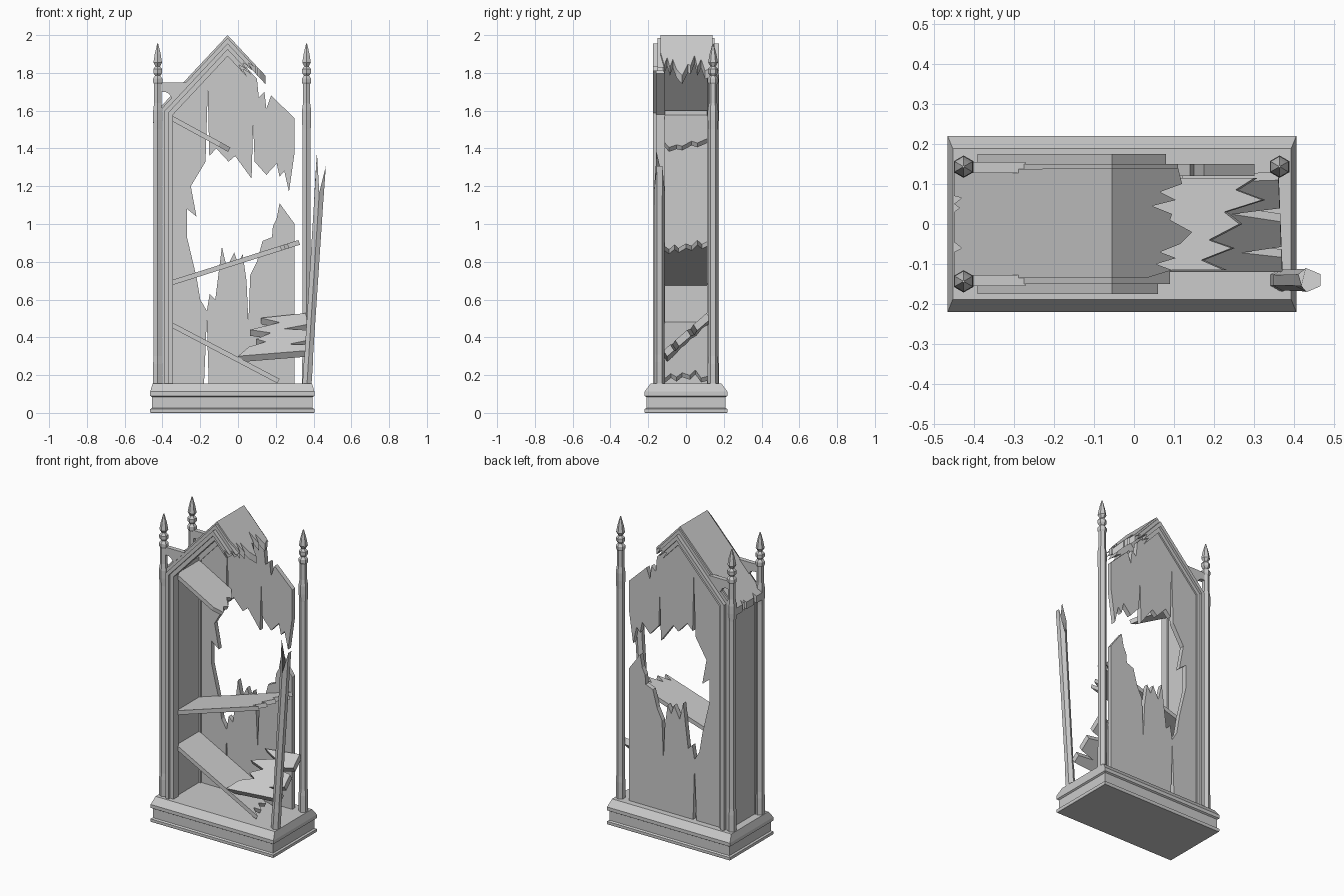
import bpy, bmesh, math
from mathutils import Vector, Matrix

if "Cube" in bpy.data.objects:
    bpy.data.objects.remove(bpy.data.objects["Cube"])


def finish(name, bm, matrix=None):
    bmesh.ops.recalc_face_normals(bm, faces=bm.faces)
    me = bpy.data.meshes.new(name)
    bm.to_mesh(me)
    bm.free()
    ob = bpy.data.objects.new(name, me)
    if matrix:
        ob.matrix_world = matrix
    bpy.context.collection.objects.link(ob)
    return ob


def plate(name, pts, origin, u, v, thick):
    """Flat outline in the u/v plane, extruded by the vector thick."""
    bm = bmesh.new()
    o, u, v = Vector(origin), Vector(u), Vector(v)
    face = bm.faces.new([bm.verts.new(o + u * a + v * b) for a, b in pts])
    ext = bmesh.ops.extrude_face_region(bm, geom=[face], use_keep_orig=True)
    new = [g for g in ext['geom'] if isinstance(g, bmesh.types.BMVert)]
    bmesh.ops.translate(bm, verts=new, vec=Vector(thick))
    bmesh.ops.triangulate(bm, faces=[f for f in bm.faces if len(f.verts) > 4])
    return finish(name, bm)


def xz_plate(name, pts, y0, y1):
    return plate(name, pts, (0, y0, 0), (1, 0, 0), (0, 0, 1), (0, y1 - y0, 0))


def loft(name, rings, matrix=None):
    """Join equal-sized rings of points and cap both ends."""
    bm = bmesh.new()
    rows = [[bm.verts.new(p) for p in r] for r in rings]
    n = len(rows[0])
    for a, b in zip(rows, rows[1:]):
        for i in range(n):
            bm.faces.new((a[i], a[(i + 1) % n], b[(i + 1) % n], b[i]))
    bm.faces.new(rows[0])
    bm.faces.new(rows[-1])
    return finish(name, bm, matrix)


def hex_ring(r, z, jag=(0,) * 6):
    return [(r * math.cos(math.radians(30 + 60 * i)),
             r * math.sin(math.radians(30 + 60 * i)), z + jag[i]) for i in range(6)]


# stepped plinth: x inset, y inset, z
CX = -0.03
plinth = [(.003, .003, 0), (0, 0, .005), (0, 0, .02), (.01, .01, .026), (.01, .01, .084),
          (0, 0, .09), (0, 0, .112), (.013, .032, .155)]
loft("base", [[(CX + sx * (.435 - ix), sy * (.22 - iy), z)
               for sx, sy in ((-1, -1), (1, -1), (1, 1), (-1, 1))] for ix, iy, z in plinth])

# six-sided corner posts with finials: radius, z
post = [(.028, .15), (.028, .26), (.025, .3), (.025, 1.5), (.028, 1.55), (.028, 1.6), (.022, 1.64),
        (.022, 1.74), (.028, 1.75), (.028, 1.77), (.016, 1.785), (.027, 1.8), (.027, 1.82),
        (.014, 1.835), (.026, 1.855), (.018, 1.9), (.003, 1.955)]
for name, x, y in (("front_left_post", -.425, -.143), ("back_left_post", -.425, .143),
                   ("back_right_post", .363, .143)):
    loft(name, [hex_ring(r, z) for r, z in post], Matrix.Translation((x, y, 0)))

# snapped front right post, leaning outwards
lean = Matrix.Translation((.365, -.14, .15)) @ Matrix.Rotation(.064, 4, 'Y')
loft("broken_post", [hex_ring(.028, 0), hex_ring(.028, .12), hex_ring(.026, .16), hex_ring(.028, .95),
                     hex_ring(.03, 1.06, (.1, -.06, .04, .17, -.04, .1))], lean)

# left side wall
xz_plate("left_wall", [(-.405, .15), (-.355, .15), (-.355, 1.6), (-.405, 1.58)], -.13, .13)

# back panel with the large broken opening and cracks
back = [(-.36, .15), (-.18, .15), (-.165, .5), (-.155, .15), (.3, .15), (.3, 1.0), (.22, 1.11),
        (.205, 1.03), (.185, .99), (.18, .93), (.13, .91), (.1, .8), (.065, .73), (.055, .48),
        (.045, .7), (.025, .84), (0, .79), (-.02, .85), (-.06, .77), (-.085, .88), (-.12, .6),
        (-.15, .63), (-.165, .54), (-.2, .6), (-.22, .72), (-.27, .93), (-.27, 1.08), (-.22, 1.04),
        (-.25, 1.2), (-.172, 1.33), (-.16, 1.71), (-.152, 1.36), (-.115, 1.4), (-.05, 1.33),
        (-.015, 1.36), (.072, 1.24), (.08, 1.54), (.088, 1.33), (.15, 1.26), (.205, 1.32),
        (.22, 1.25), (.245, 1.28), (.27, 1.17), (.3, 1.38), (.3, 1.56), (.175, 1.68), (.15, 1.61),
        (.14, 1.7), (.11, 1.67), (.1, 1.77), (-.055, 1.93), (-.36, 1.6)]
xz_plate("back_panel", back, .12, .15)

# pointed arch mouldings, three steps, on the front and back
AX, SLOPE = -.055, 1.07


def arch_point(t, x):
    return x, 1.985 - 1.465 * t - SLOPE * abs(x - AX)


for side, name, shift in ((-1, "front", 0), (1, "back", .02)):
    for k, (t0, t1, depth, end) in enumerate(((0, .02, .15, .09), (.02, .042, .175, .06),
                                             (.042, .066, .16, .04))):
        end += shift
        xo, xi = -.41 + t0, -.41 + t1
        mid = arch_point((t0 + t1) / 2, end - .035)
        pts = [(xo, .15), arch_point(t0, xo), arch_point(t0, AX), arch_point(t0, end), mid,
               arch_point(t1, end - .01), arch_point(t1, AX), arch_point(t1, xi), (xi, .15)]
        xz_plate(f"{name}_arch_moulding_{k + 1}", pts, side * .112, side * depth)
    # bracket between the left post and the roof
    xz_plate(f"{name}_bracket", [(-.425, 1.75), (-.27, 1.75), (-.35, 1.665), (-.365, 1.69),
                                 (-.385, 1.7), (-.425, 1.7)], side * .127, side * .155)

# roof slabs: (distance from ridge in x, y)
left_roof = [(0, -.135), (.394, -.135), (.394, -.07), (.375, -.06), (.394, -.045), (.394, .03),
             (.38, .04), (.394, .05), (.375, .065), (.394, .07), (.394, .135), (0, .14)]
right_roof = [(0, -.135), (.085, -.135), (.15, -.115), (.11, -.1), (.16, -.085), (.12, -.07),
              (.17, -.05), (.2, -.02), (.145, .01), (.15, .025), (.1, .045), (.16, .06),
              (.12, .08), (.175, .1), (.165, .14), (0, .14)]
plate("left_roof", left_roof, (AX, 0, 2), (-1, 0, -SLOPE), (0, 1, 0), (0, 0, -.045))
plate("right_roof", right_roof, (AX, 0, 2), (1, 0, -SLOPE), (0, 1, 0), (0, 0, -.045))

# fallen shelves with splintered ends: start, end in x/z; teeth as (length cut, y)
shelves = (("upper_shelf", (-.36, 1.58), (-.04, 1.405),
            ((.06, -.115), (.0, -.09), (.03, -.05), (.015, -.02), (.07, .03), (.05, .06), (.1, .115))),
           ("middle_shelf", (-.36, .70), (.32, .915),
            ((.1, -.115), (.16, -.09), (.08, -.06), (.14, -.04), (.06, 0), (.1, .03), (.0, .06),
             (.07, .085), (.02, .115))),
           ("lower_shelf", (-.36, .485), (.22, .18),
            ((.0, -.115), (.06, -.08), (.02, -.05), (.07, -.02), (.04, .02), (.1, .05), (.01, .08),
             (.03, .115))))
for name, (x0, z0), (x1, z1), teeth in shelves:
    d = Vector((x1 - x0, 0, z1 - z0))
    length = d.length
    d.normalize()
    pts = [(0, -.115)] + [(length - c, y) for c, y in teeth] + [(0, .115)]
    plate(name, pts, (x0, 0, z0), d, (0, 1, 0), Vector((d.z, 0, -d.x)) * .026)

# torn piece of the right wall lying across the floor, split at its outer end
torn = [(0, 0), (0, .05), (.1, .065), (0, .085), (0, .17), (.12, .195), (0, .215), (0, .31),
        (.24, .3), (.14, .25), (.3, .21), (.19, .17), (.27, .13), (.22, .1), (.31, .07), (.37, 0)]
plate("torn_wall_piece", torn, (.37, -.12, .33), (-1, 0, -.08), (-.03, .74, .64), (0, .02, -.032))
